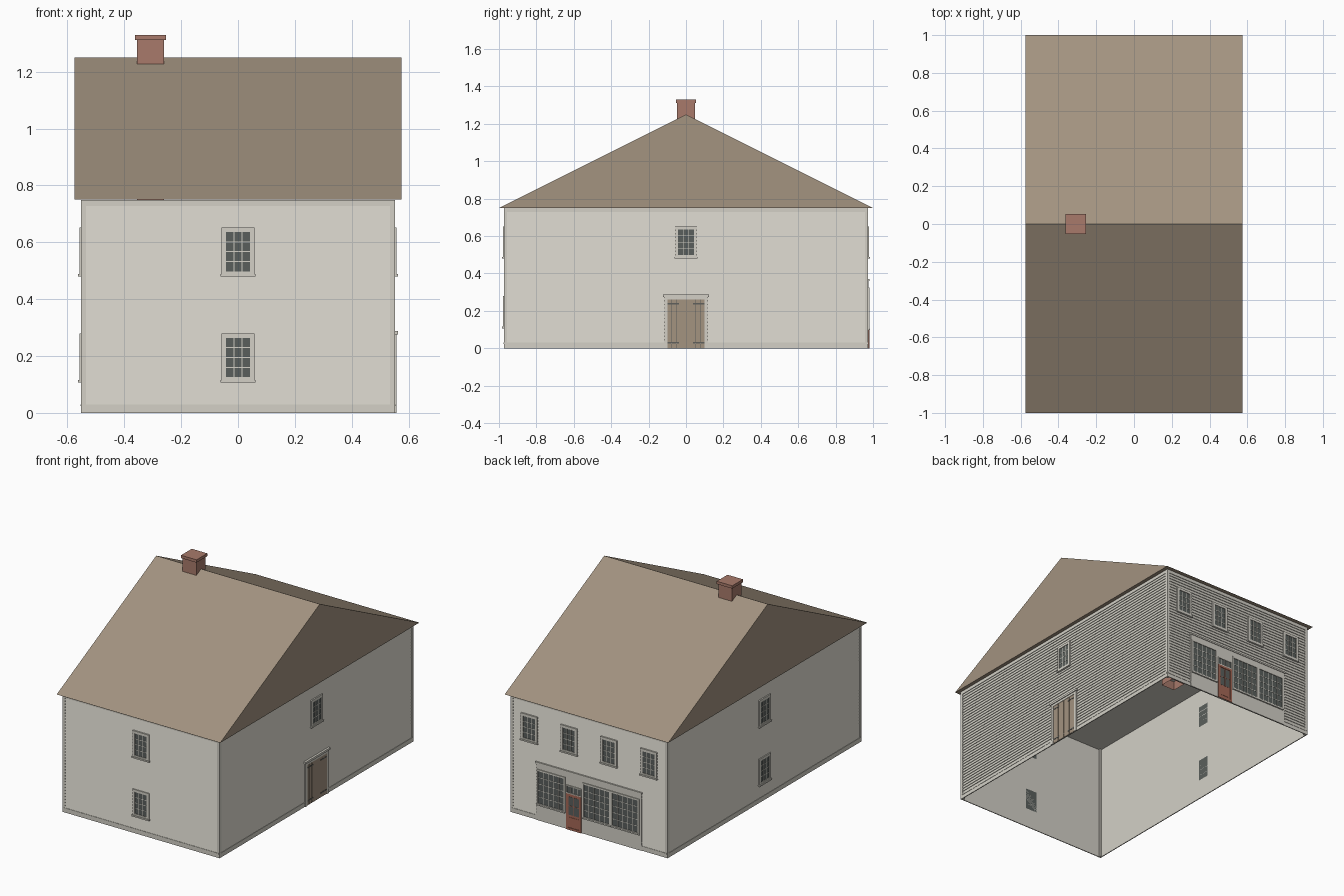
import bpy, bmesh, math
from mathutils import Matrix, Vector

if "Cube" in bpy.data.objects:
    bpy.data.objects.remove(bpy.data.objects["Cube"], do_unlink=True)


def make_material(name, rgb):
    linear = [((c / 255 + 0.055) / 1.055) ** 2.4 for c in rgb] + [1]
    mat = bpy.data.materials.new(name)
    mat.use_nodes = True
    mat.diffuse_color = linear
    node = mat.node_tree.nodes["Principled BSDF"]
    node.inputs["Base Color"].default_value = linear
    node.inputs["Roughness"].default_value = 0.9
    return mat


PAINT = make_material("pale_paint", (211, 208, 198))
BROWN = make_material("brown_wood", (163, 147, 128))
BRICK = make_material("brick", (168, 122, 107))
GLASS = make_material("dark_glass", (90, 95, 92))
IRON = make_material("iron", (96, 96, 92))
RED = make_material("red_door_paint", (165, 104, 86))

HALF_X, HALF_Y, EAVE = 0.547, 0.968, 0.75


class Part:
    """Collects boxes and faces in one object, optionally laid on a wall."""

    def __init__(self, name, side=None):
        self.name, self.bm, self.mats = name, bmesh.new(), []
        self.place = Matrix()
        if side is not None:  # sides: front, left, back, right
            depth = HALF_X if side % 2 else HALF_Y
            self.place = Matrix.Rotation(side * math.pi / 2, 4, "Z") @ Matrix.Translation((0, -depth, 0))

    def slot(self, mat):
        if mat not in self.mats:
            self.mats.append(mat)
        return self.mats.index(mat)

    def box(self, mat, x0, x1, z0, z1, d0, d1):
        """Box with d measured outward (local -y)."""
        centre = Vector(((x0 + x1) / 2, -(d0 + d1) / 2, (z0 + z1) / 2))
        size = Matrix.Diagonal((x1 - x0, d1 - d0, z1 - z0, 1))
        made = bmesh.ops.create_cube(self.bm, size=1, matrix=self.place @ Matrix.Translation(centre) @ size)
        faces = {f for v in made["verts"] for f in v.link_faces}
        for f in faces:
            f.material_index = self.slot(mat)
        return faces

    def face(self, mat, points):
        f = self.bm.faces.new([self.bm.verts.new(self.place @ Vector(p)) for p in points])
        f.material_index = self.slot(mat)

    def drop_bottom(self, faces):
        low = min(faces, key=lambda f: f.calc_center_median().z)
        bmesh.ops.delete(self.bm, geom=[low], context="FACES_ONLY")

    def finish(self):
        mesh = bpy.data.meshes.new(self.name)
        self.bm.to_mesh(mesh)
        self.bm.free()
        for mat in self.mats:
            mesh.materials.append(mat)
        obj = bpy.data.objects.new(self.name, mesh)
        bpy.context.collection.objects.link(obj)


def frame(part, mat, x0, x1, z0, z1, w, d):
    """Four bars around an opening."""
    part.box(mat, x0, x0 + w, z0, z1, 0, d)
    part.box(mat, x1 - w, x1, z0, z1, 0, d)
    part.box(mat, x0 + w, x1 - w, z1 - w, z1, 0, d)
    part.box(mat, x0 + w, x1 - w, z0, z0 + w, 0, d)


def glazing(part, mat, x0, x1, z0, z1, cols, rows, d):
    """Glass sheet with glazing bars."""
    part.box(GLASS, x0, x1, z0, z1, 0, d)
    for i in range(1, cols):
        x = x0 + (x1 - x0) * i / cols
        part.box(mat, x - 0.0018, x + 0.0018, z0, z1, 0, d + 0.0015)
    for i in range(1, rows):
        z = z0 + (z1 - z0) * i / rows
        part.box(mat, x0, x1, z - 0.0018, z + 0.0018, 0, d + 0.0012)


def sash_window(name, side, x, z0):
    part = Part(name, side)
    frame(part, PAINT, x - 0.058, x + 0.058, z0, z0 + 0.17, 0.016, 0.0105)
    glazing(part, PAINT, x - 0.042, x + 0.042, z0 + 0.016, z0 + 0.154, 3, 4, 0.0065)
    part.box(PAINT, x - 0.061, x + 0.061, z0 - 0.003, z0 + 0.006, 0, 0.015)
    part.finish()


# Hollow body, open underneath
body = Part("house_body")
body.drop_bottom(body.box(PAINT, -HALF_X, HALF_X, 0, EAVE - 0.002, -HALF_Y, HALF_Y))
body.finish()

# Clapboard siding and trim on each wall
for side, label in enumerate(("front", "left", "back", "right")):
    half = HALF_Y if side % 2 else HALF_X
    siding = Part(label + "_siding", side)
    boards = 37
    pitch = 0.70 / boards
    for i in range(boards):
        z = 0.03 + i * pitch
        siding.face(PAINT, [(-half, -0.005, z), (half, -0.005, z), (half, -0.001, z + pitch), (-half, -0.001, z + pitch)])
        siding.face(PAINT, [(-half, -0.001, z), (half, -0.001, z), (half, -0.005, z), (-half, -0.005, z)])
    siding.finish()
    trim = Part(label + "_trim", side)
    trim.box(PAINT, -half, half, 0.728, EAVE - 0.001, 0, 0.0055)
    trim.box(PAINT, -half, half, 0, 0.03, 0, 0.0055)
    trim.box(PAINT, -half, half, 0.024, 0.03, 0, 0.0075)
    if side % 2 == 0:
        for s in (-1, 1):
            ends = sorted((s * (half - 0.012), s * (half + 0.006)))
            trim.box(PAINT, *ends, 0, EAVE - 0.001, -0.012, 0.006)
    trim.finish()

# Solid gabled roof
roof = Part("roof")
RX, RIDGE = 0.575, 1.25
ends = [[(x, -1, EAVE), (x, 1, EAVE), (x, 0, RIDGE)] for x in (-RX, RX)]
a, b = ends
roof.face(BROWN, a[::-1])
roof.face(BROWN, b)
for i in range(3):
    j = (i + 1) % 3
    roof.face(BROWN, [a[i], a[j], b[j], b[i]])
bmesh.ops.remove_doubles(roof.bm, verts=roof.bm.verts[:], dist=0.0001)
bmesh.ops.recalc_face_normals(roof.bm, faces=roof.bm.faces[:])
roof.finish()

# Chimney reaching down through the ceiling
chimney = Part("chimney")
chimney.drop_bottom(chimney.box(BRICK, -0.356, -0.260, 0.69, 1.315, -0.047, 0.047))
chimney.box(BRICK, -0.363, -0.254, 1.312, 1.33, -0.054, 0.054)
chimney.finish()

# Sash windows
for z, level in ((0.11, "lower"), (0.482, "upper")):
    sash_window(level + "_front_window", 0, 0, z)
    sash_window(level + "_right_window", 3, 0, z)
sash_window("upper_left_window", 1, 0, 0.482)
for i in range(4):
    sash_window("upper_back_window_%d" % (i + 1), 2, -0.42 + 0.28 * i, 0.482)

# Plank double door on the left wall
door = Part("plank_door", 1)
for s in (-1, 1):
    door.box(PAINT, *sorted((s * 0.10, s * 0.118)), 0, 0.275, 0, 0.0105)
door.box(PAINT, -0.10, 0.10, 0.26, 0.275, 0, 0.0105)
door.box(PAINT, -0.124, 0.124, 0.275, 0.288, 0, 0.016)
door.box(IRON, -0.10, 0.10, 0, 0.26, 0, 0.006)
edges = (-0.10, -0.077, -0.052, 0, 0.052, 0.077, 0.10)
for x0, x1 in zip(edges, edges[1:]):
    door.box(BROWN, x0 + 0.001, x1 - 0.001, 0.002, 0.26, 0, 0.008)
for s in (-1, 1):
    for z in (0.025, 0.235):
        door.box(IRON, *sorted((s * 0.098, s * 0.038)), z, z + 0.008, 0, 0.0095)
door.finish()

# Shop front on the back wall
shop = Part("shop_front", 2)
shop.box(PAINT, -0.37, 0.37, 0, 0.37, 0, 0.009)
shop.box(PAINT, -0.374, 0.374, 0.36, 0.37, 0, 0.013)
shop.finish()
for i, x0 in enumerate((-0.365, -0.043, 0.158)):
    show = Part("display_window_%d" % (i + 1), 2)
    x1 = x0 + 0.2
    frame(show, PAINT, x0, x1, 0.10, 0.325, 0.01, 0.014)
    glazing(show, PAINT, x0 + 0.01, x1 - 0.01, 0.11, 0.315, 5, 5, 0.0105)
    show.box(PAINT, x0, x1, 0.097, 0.105, 0, 0.017)
    show.finish()

# Shop door with glazed top and transom
entry = Part("shop_door", 2)
x0, x1 = -0.157, -0.049
glazing(entry, PAINT, x0 + 0.006, x1 - 0.006, 0.235, 0.275, 4, 1, 0.0105)
frame(entry, PAINT, x0, x1, 0.229, 0.281, 0.006, 0.014)
entry.box(RED, x0, x1, 0, 0.229, 0, 0.0105)
frame(entry, RED, x0, x1, 0, 0.229, 0.014, 0.014)
glazing(entry, RED, x0 + 0.018, x1 - 0.018, 0.095, 0.21, 2, 2, 0.0115)
entry.box(RED, x0 + 0.022, x1 - 0.022, 0.025, 0.08, 0, 0.0125)
entry.finish()
